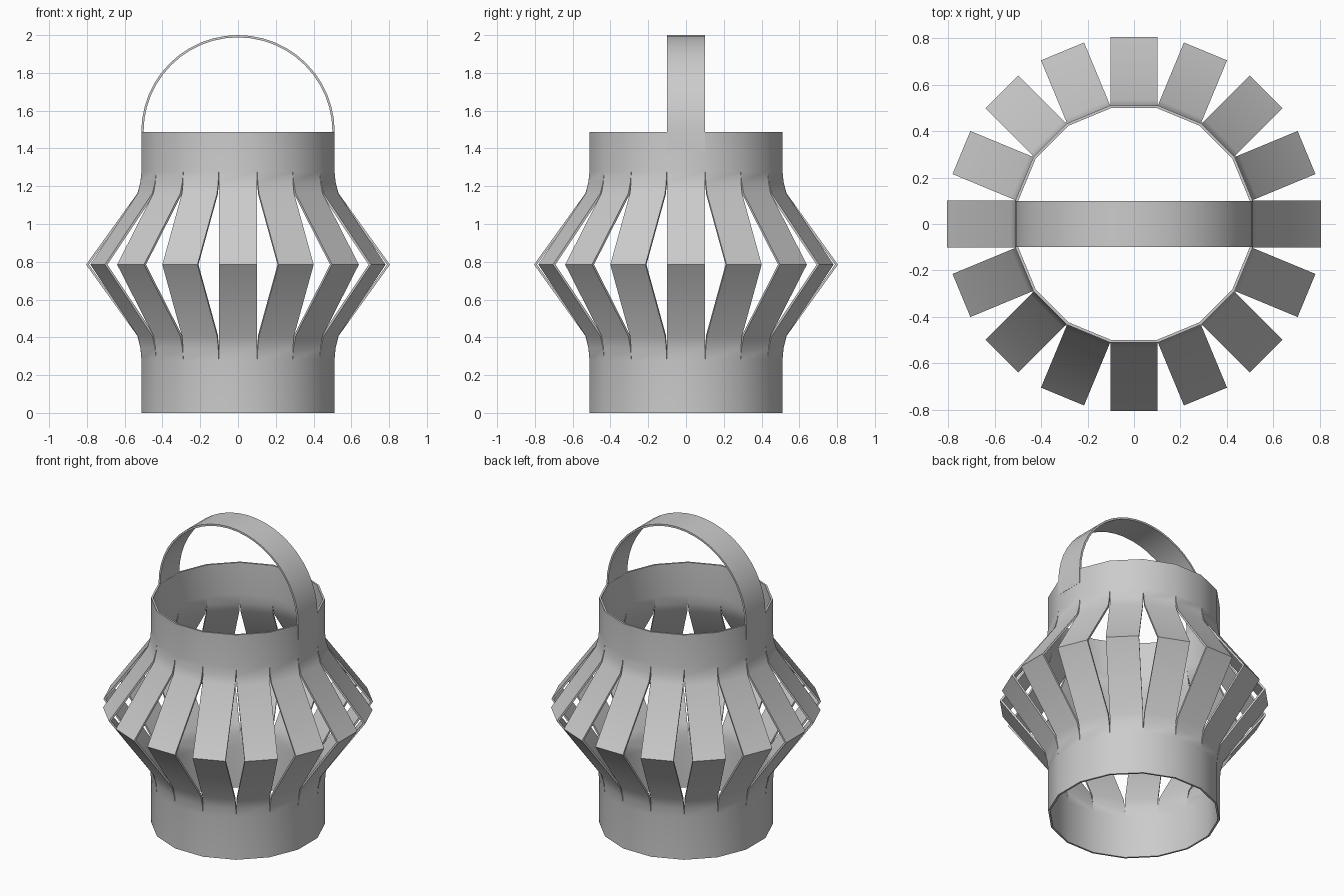
import bpy, bmesh
from math import sin, cos, pi, tan

if "Cube" in bpy.data.objects:
    bpy.data.objects.remove(bpy.data.objects["Cube"])

SIDES = 16
THICK = 0.012
R = 0.505                      # distance from axis to each flat side
HALF = R * tan(pi / SIDES)     # half width of a side / strip


def finish(name, bm):
    """Turn a paper surface into a thin solid with angle-based smoothing."""
    bmesh.ops.remove_doubles(bm, verts=bm.verts, dist=0.0005)
    me = bpy.data.meshes.new(name)
    bm.to_mesh(me)
    bm.free()
    ob = bpy.data.objects.new(name, me)
    bpy.context.collection.objects.link(ob)
    bpy.ops.object.select_all(action='DESELECT')
    ob.select_set(True)
    bpy.context.view_layer.objects.active = ob
    mod = ob.modifiers.new("paper", 'SOLIDIFY')
    mod.thickness = THICK
    mod.offset = 0
    mod.use_even_offset = True
    bpy.ops.object.modifier_apply(modifier=mod.name)
    bpy.ops.object.shade_smooth_by_angle(angle=pi / 6)
    return ob


def ribbon(bm, profile, angle, half):
    """Constant-width strip following an (r, z) profile, turned about z."""
    c, s = cos(angle), sin(angle)
    rows = [[bm.verts.new((r * c - w * s, r * s + w * c, z)) for w in (-half, half)]
            for r, z in profile]
    for a, b in zip(rows, rows[1:]):
        bm.faces.new((a[0], a[1], b[1], b[0]))


# Lantern body: strips share corners on both bands, and separate where they bulge
lower = [(R, 0), (R, 0.28), (R + 0.006, 0.345), (R + 0.022, 0.41)]
upper = [(R, 1.488), (R, 1.28), (R + 0.006, 1.22), (R + 0.022, 1.16)]
profile = lower + [(0.797, 0.785)] + upper[::-1]
bm = bmesh.new()
for i in range(SIDES):
    ribbon(bm, profile, 2 * pi * i / SIDES, HALF)
finish("lantern_body", bm)

# Handle: half-circle band with short tails glued to the upper band
N = 24
arc = [(R + 0.001, 1.39)]
arc += [((R + 0.001) * cos(pi * i / N), 1.488 + 0.506 * sin(pi * i / N)) for i in range(N + 1)]
arc += [(-R - 0.001, 1.39)]
bm = bmesh.new()
ribbon(bm, arc, 0, 0.1)
finish("handle", bm)
